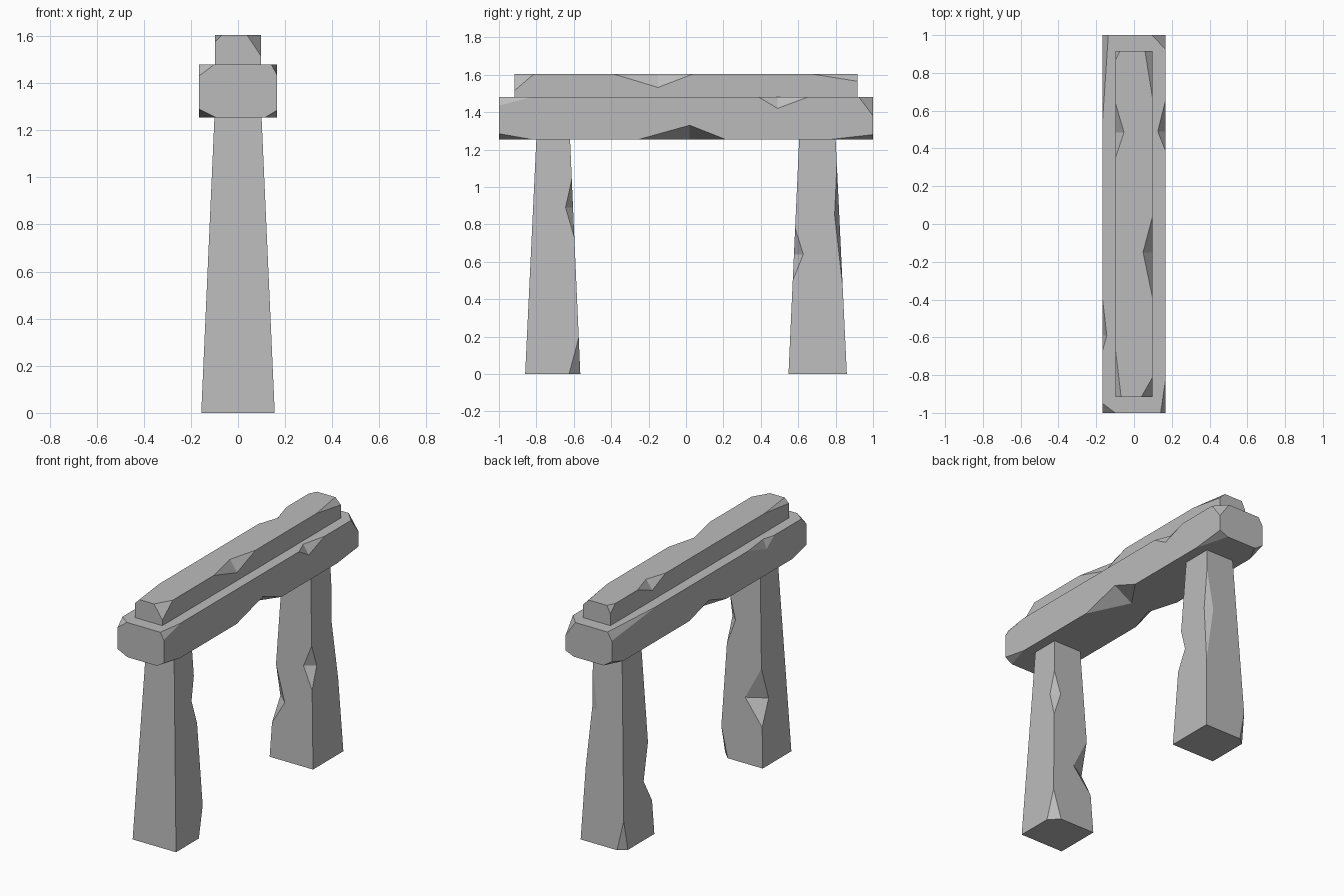
import bpy, bmesh
from mathutils import Vector

cube = bpy.data.objects.get("Cube")
if cube:
    bpy.data.objects.remove(cube)

stone = bpy.data.materials.new("grey stone")
stone.use_nodes = True
GREY = (0.5, 0.5, 0.5, 1)
stone.diffuse_color = GREY
stone.node_tree.nodes["Principled BSDF"].inputs["Base Color"].default_value = GREY


def add_object(name, bm):
    bmesh.ops.recalc_face_normals(bm, faces=bm.faces)
    mesh = bpy.data.meshes.new(name)
    bm.to_mesh(mesh)
    bm.free()
    mesh.materials.append(stone)
    ob = bpy.data.objects.new(name, mesh)
    bpy.context.collection.objects.link(ob)
    return ob


def stone_block(name, base, top, z0, z1, axis, chips, notches):
    """Tapered block; base and top are (x half, y min, y max).
    chips: (signs, inward sizes) at corners.
    notches: (sign a, sign b, start, end, apex, depth a, depth b) on edges along axis."""
    def corner(sx, sy, sz):
        half, y0, y1 = top if sz > 0 else base
        return Vector((sx * half, y1 if sy > 0 else y0, z1 if sz > 0 else z0))

    bm = bmesh.new()
    bmesh.ops.create_cube(bm, size=2)
    for v in bm.verts:
        v.co = corner(*v.co)

    # Broken corners: slice off with a plane
    for signs, size in chips:
        c = corner(*signs)
        p = [c.copy() for _ in range(3)]
        for i in range(3):
            p[i][i] -= signs[i] * size[i]
        n = (p[1] - p[0]).cross(p[2] - p[0]).normalized()
        if n.dot(c - p[0]) < 0:
            n.negate()
        cut = bmesh.ops.bisect_plane(bm, geom=bm.verts[:] + bm.edges[:] + bm.faces[:],
                                     plane_co=p[0], plane_no=n, clear_outer=True)
        rim = [e for e in cut["geom_cut"] if isinstance(e, bmesh.types.BMEdge)]
        bmesh.ops.holes_fill(bm, edges=rim)
    ob = add_object(name, bm)

    # Broken edges: subtract wedge-shaped tetrahedra
    others = [i for i in range(3) if i != axis]
    cb = bmesh.new()
    for sa, sb, start, end, apex, da, db in notches:
        signs = [0, 0, 0]
        signs[others[0]], signs[others[1]] = sa, sb
        signs[axis] = -1
        low = corner(*signs)
        signs[axis] = 1
        high = corner(*signs)

        def on_edge(t):
            return low.lerp(high, (t - low[axis]) / (high[axis] - low[axis]))
        p, q = on_edge(apex), on_edge(apex)
        p[others[0]] -= sa * da
        q[others[1]] -= sb * db
        mid = (p + q) / 2
        pts = [mid + (v - mid) * 1.4 for v in (on_edge(start), on_edge(end), p, q)]
        vs = [cb.verts.new(v) for v in pts]
        bmesh.ops.convex_hull(cb, input=vs)
    cutter = add_object(name + "_cutter", cb)
    cutter.hide_render = True
    mod = ob.modifiers.new("broken edges", 'BOOLEAN')
    mod.operation, mod.solver, mod.object = 'DIFFERENCE', 'EXACT', cutter
    bpy.context.view_layer.objects.active = ob
    bpy.ops.object.modifier_apply(modifier=mod.name)
    bpy.data.objects.remove(cutter)


# Main beam across the pillars
beam = (0.166, -1, 1)
stone_block("lintel", beam, beam, 1.255, 1.48, 1, [
    ((1, -1, -1), (.05, .17, .03)), ((-1, -1, -1), (.07, .15, .035)),
    ((1, 1, -1), (.06, .22, .025)), ((-1, 1, -1), (.06, .12, .04)),
    ((1, 1, 1), (.07, .075, .1)), ((1, -1, 1), (.025, .17, .045)),
    ((-1, 1, 1), (.03, .45, .05)), ((-1, -1, 1), (.066, .05, .05)),
], [
    (1, -1, -.25, .21, .02, .13, .075), (-1, -1, -.18, .2, .0, .06, .06),
    (1, 1, .39, .65, .49, .04, .06), (-1, 1, -.67, -.4, -.59, .022, .06),
])

# Narrow slab on top of the beam
slab = (0.098, -.917, .917)
stone_block("top_slab", slab, slab, 1.48, 1.605, 1, [
    ((1, -1, 1), (.06, .105, .09)), ((1, 1, 1), (.04, .25, .04)),
    ((-1, 1, 1), (.025, .05, .05)), ((-1, -1, 1), (.03, .25, .03)),
], [
    (1, 1, -.39, .04, -.15, .05, .073), (-1, 1, .35, .64, .485, .045, .06),
])

# Tapered pillars
stone_block("front_pillar", (.156, -.86, -.565), (.1, -.8, -.62), 0, 1.255, 2, [
    ((1, 1, -1), (.06, .06, .27)),
], [
    (1, 1, .73, 1.04, .89, .05, .04), (-1, 1, .26, .63, .42, .12, .07),
])
stone_block("back_pillar", (.156, .548, .86), (.1, .605, .8), 0, 1.255, 2, [
    ((-1, 1, -1), (.05, .04, .33)),
], [
    (1, -1, .5, .78, .64, .06, .05), (1, 1, .47, 1.12, .85, .05, .025),
    (-1, -1, .22, .6, .37, .08, .07),
])
